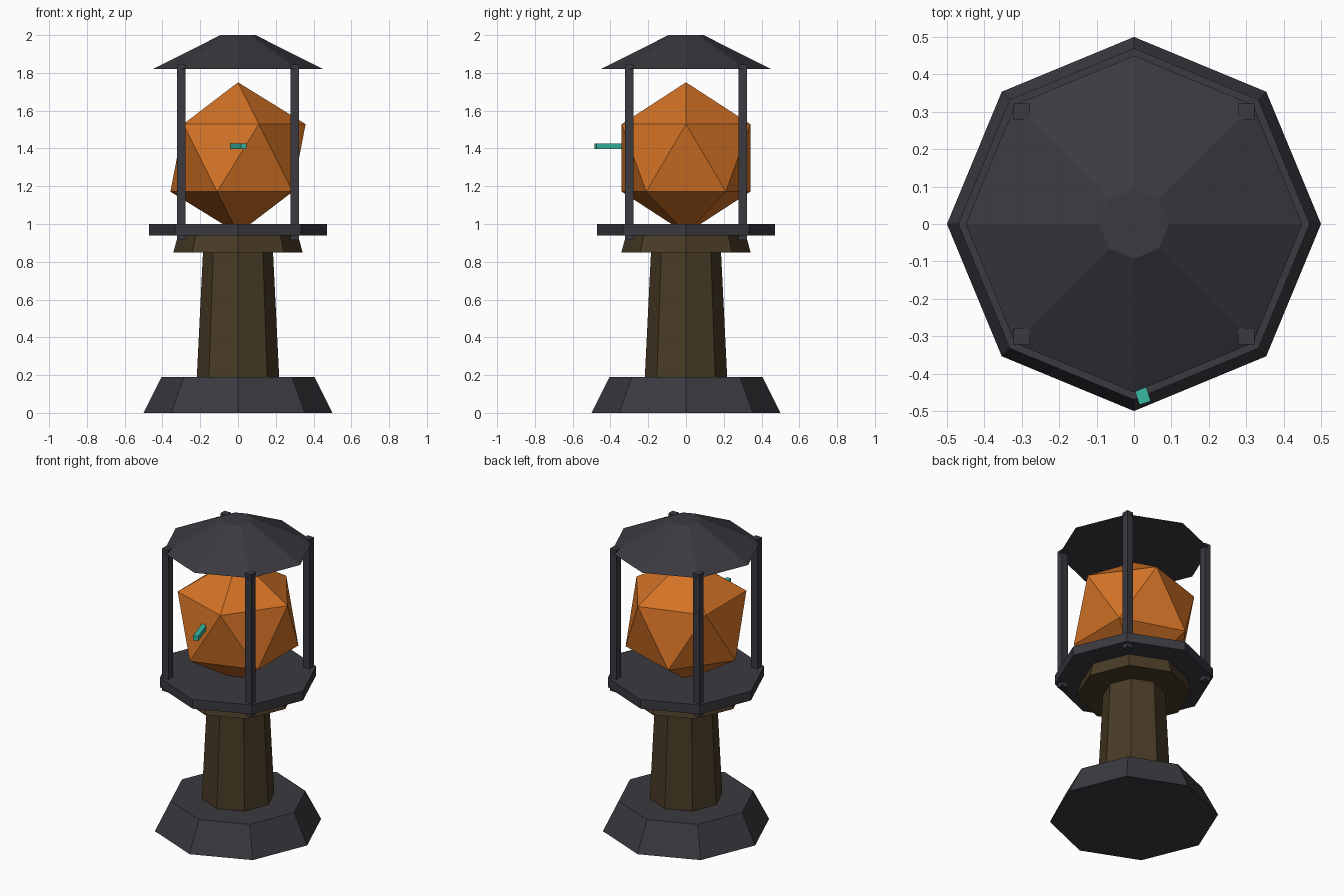
import bpy
import bmesh
from math import radians
from mathutils import Matrix

cube = bpy.data.objects.get("Cube")
if cube:
    bpy.data.objects.remove(cube, do_unlink=True)


def material(name, rgb):
    mat = bpy.data.materials.new(name)
    mat.use_nodes = True
    mat.diffuse_color = (*rgb, 1)
    bsdf = next(n for n in mat.node_tree.nodes if n.type == 'BSDF_PRINCIPLED')
    bsdf.inputs["Base Color"].default_value = (*rgb, 1)
    return mat


def add_part(name, bm, mat):
    bmesh.ops.recalc_face_normals(bm, faces=bm.faces)
    mesh = bpy.data.meshes.new(name)
    bm.to_mesh(mesh)
    bm.free()
    mesh.materials.append(mat)
    obj = bpy.data.objects.new(name, mesh)
    bpy.context.collection.objects.link(obj)
    return obj


def octagon(name, r_bottom, r_top, z0, z1, mat):
    """Eight-sided tapered drum with corners on the axes."""
    bm = bmesh.new()
    bmesh.ops.create_cone(bm, cap_ends=True, segments=8, radius1=r_bottom,
                          radius2=r_top, depth=z1 - z0,
                          matrix=Matrix.Translation((0, 0, (z0 + z1) / 2)))
    return add_part(name, bm, mat)


def box(name, center, size, mat, turn=0):
    bm = bmesh.new()
    bmesh.ops.create_cube(bm, size=1, matrix=Matrix.Translation(center)
                          @ Matrix.Rotation(radians(turn), 4, 'Z')
                          @ Matrix.Diagonal((*size, 1)))
    return add_part(name, bm, mat)


iron = material("dark iron", (0.042, 0.041, 0.051))
wood = material("dark wood", (0.065, 0.043, 0.019))
amber = material("amber orange", (0.65, 0.168, 0.019))
teal = material("teal", (0.038, 0.48, 0.37))

# Pedestal, shaft, collar, platform and roof
octagon("base", 0.5, 0.405, 0, 0.19, iron)
octagon("shaft", 0.218, 0.183, 0.19, 0.9, wood)
octagon("collar", 0.342, 0.315, 0.85, 0.95, wood)
octagon("platform", 0.47, 0.47, 0.94, 1.0, iron)
octagon("roof", 0.45, 0.093, 1.82, 2.0, iron)

# Four corner posts holding the roof
for side, x in (("left", 0.3), ("right", -0.3)):
    for end, y in (("front", -0.3), ("back", 0.3)):
        box(f"{end}_{side}_post", (x, y, 1.38), (0.045, 0.045, 0.93), iron)

# Faceted lantern orb
bm = bmesh.new()
bmesh.ops.create_icosphere(bm, subdivisions=1, radius=0.4,
                           matrix=Matrix.Translation((0, 0, 1.35)))
add_part("orb", bm, amber)

# Small peg sticking out of the orb's front
box("peg", (0.002, -0.393, 1.411), (0.032, 0.18, 0.03), teal, turn=18)
